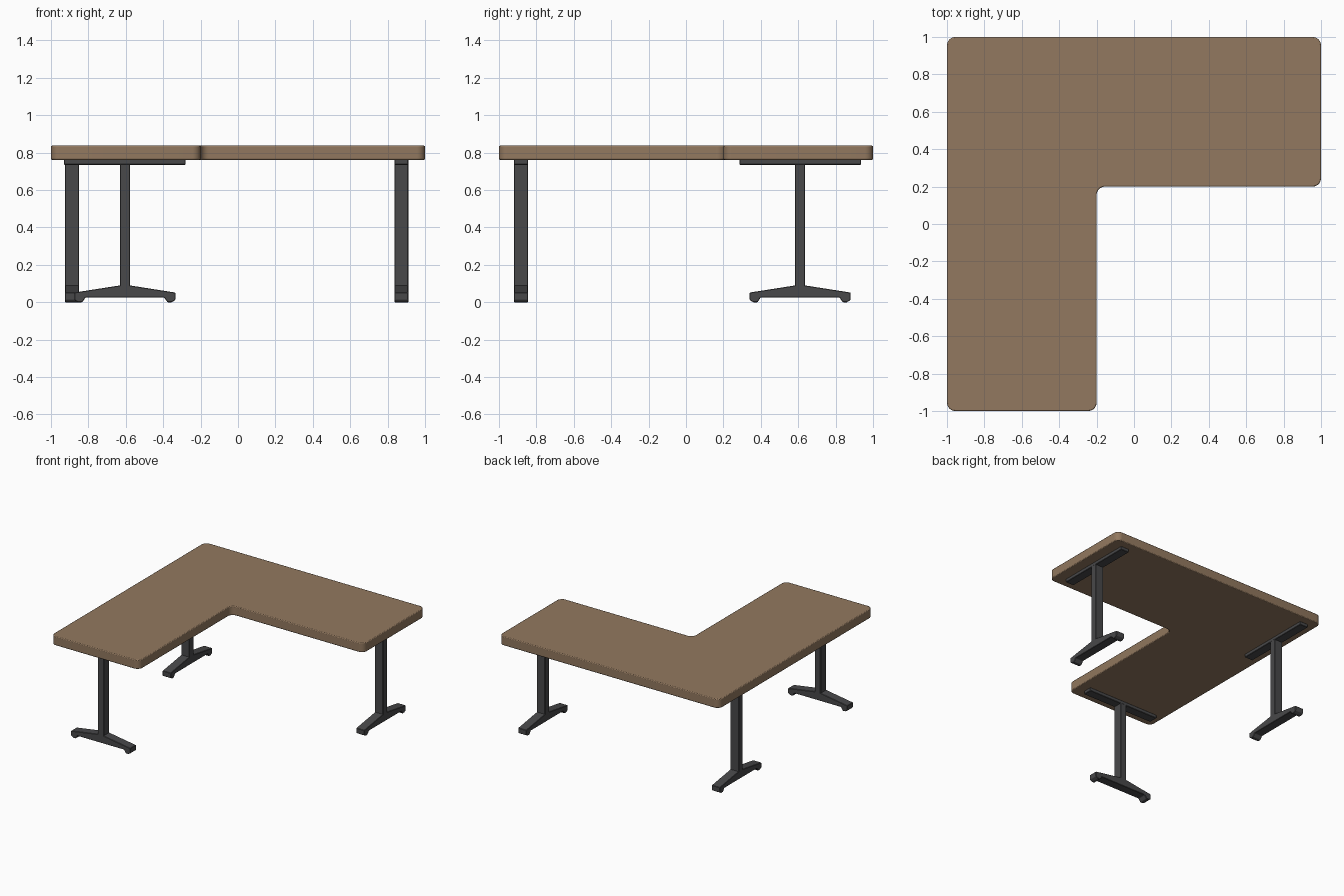
import bpy, bmesh, math
from mathutils import Matrix, Vector

if "Cube" in bpy.data.objects:
    bpy.data.objects.remove(bpy.data.objects["Cube"])


def material(name, rgb):
    m = bpy.data.materials.new(name)
    m.diffuse_color = (*rgb, 1)
    m.use_nodes = True
    m.node_tree.nodes["Principled BSDF"].inputs["Base Color"].default_value = m.diffuse_color
    return m


WOOD = material("brown wood", (0.29, 0.19, 0.115))
METAL = material("dark grey metal", (0.065, 0.065, 0.068))


def prism(name, pts, direction, mat, matrix=Matrix(), bevel=0.0, segments=1):
    """Extrude a closed outline along a direction."""
    bm = bmesh.new()
    face = bm.faces.new([bm.verts.new(p) for p in pts])
    ext = bmesh.ops.extrude_face_region(bm, geom=[face])
    bmesh.ops.translate(bm, vec=direction,
                        verts=[v for v in ext["geom"] if isinstance(v, bmesh.types.BMVert)])
    bmesh.ops.transform(bm, matrix=matrix, verts=bm.verts)
    bmesh.ops.recalc_face_normals(bm, faces=bm.faces)
    me = bpy.data.meshes.new(name)
    bm.to_mesh(me)
    bm.free()
    me.materials.append(mat)
    ob = bpy.data.objects.new(name, me)
    bpy.context.collection.objects.link(ob)
    if bevel:
        mod = ob.modifiers.new("soft edges", "BEVEL")
        mod.width, mod.segments = bevel, segments
        mod.limit_method, mod.angle_limit = "ANGLE", math.radians(40)
    return ob


def rounded(corners, r, n=8):
    """Round every corner of a right-angled outline."""
    out = []
    for i, c in enumerate(corners):
        c = Vector(c)
        a = (Vector(corners[i - 1]) - c).normalized() * r
        b = (Vector(corners[(i + 1) % len(corners)]) - c).normalized() * r
        for k in range(n + 1):
            t = k / n * math.pi / 2
            out.append(c + a * (1 - math.sin(t)) + b * (1 - math.cos(t)))
    return out


# L-shaped tabletop
outline = rounded([(-1, -1), (-0.2, -1), (-0.2, 0.2), (1, 0.2), (1, 1), (-1, 1)], 0.045)
top = prism("tabletop", [(p.x, p.y, 0.762) for p in outline], (0, 0, 0.075), WOOD,
            bevel=0.006, segments=2)
bpy.context.view_layer.objects.active = top
top.select_set(True)
bpy.ops.object.shade_smooth_by_angle(angle=math.radians(30))

# Foot side profile, right half, then mirrored
half = [(0.027, 0.09), (0.27, 0.052), (0.27, 0.012), (0.255, 0.003),
        (0.25, 0.0), (0.228, 0.0), (0.21, 0.026)]
foot = half + [(-x, z) for x, z in reversed(half)]
W = 0.0375  # half width of every leg part


def box_outline(hx, z):
    return [(-hx, -W, z), (hx, -W, z), (hx, W, z), (-hx, W, z)]


# T-legs: front one runs along x, the two back ones along y
for name, x, y, turn in (("front", -0.605, -0.882, 0),
                         ("back_left", -0.887, 0.61, 90),
                         ("back_right", 0.873, 0.61, 90)):
    m = Matrix.Translation((x, y, 0)) @ Matrix.Rotation(math.radians(turn), 4, "Z")
    prism(name + "_foot", [(px, -W, pz) for px, pz in foot], (0, 2 * W, 0), METAL, m, 0.003)
    prism(name + "_column", box_outline(0.027, 0.08), (0, 0, 0.66), METAL, m, 0.003)
    prism(name + "_support_bar", box_outline(0.325, 0.735), (0, 0, 0.028), METAL, m, 0.003)
